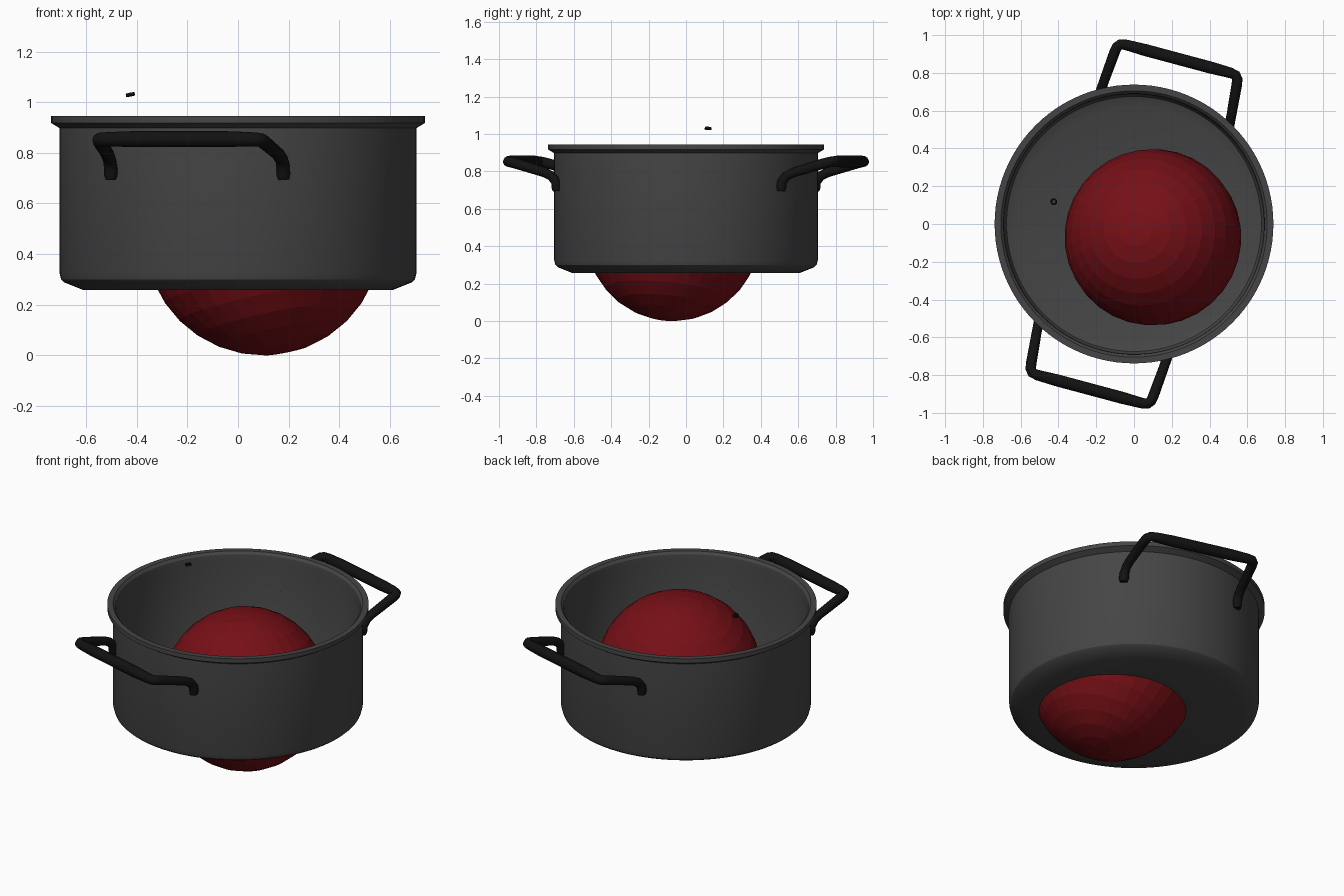
import bpy, bmesh, math
from mathutils import Vector, Matrix

if "Cube" in bpy.data.objects:
    bpy.data.objects.remove(bpy.data.objects["Cube"])


def material(name, rgb):
    m = bpy.data.materials.new(name)
    m.diffuse_color = (*rgb, 1)
    m.use_nodes = True
    m.node_tree.nodes["Principled BSDF"].inputs["Base Color"].default_value = m.diffuse_color
    return m


def smooth(ob, angle):
    bpy.ops.object.select_all(action='DESELECT')
    ob.select_set(True)
    bpy.context.view_layer.objects.active = ob
    bpy.ops.object.shade_smooth_by_angle(angle=math.radians(angle))


def lathe(name, profile, segments, mat, closed=False):
    """Spin an (r, z) profile around z; points on the axis become poles."""
    bm = bmesh.new()
    verts = [bm.verts.new((r, 0, z)) for r, z in profile]
    pairs = list(zip(verts, verts[1:]))
    if closed:
        pairs.append((verts[-1], verts[0]))
    edges = [bm.edges.new(p) for p in pairs]
    bmesh.ops.spin(bm, geom=verts + edges, axis=(0, 0, 1), cent=(0, 0, 0),
                   angle=math.tau, steps=segments, use_duplicate=False)
    bmesh.ops.remove_doubles(bm, verts=bm.verts, dist=1e-5)
    bmesh.ops.recalc_face_normals(bm, faces=bm.faces)
    me = bpy.data.meshes.new(name)
    bm.to_mesh(me)
    bm.free()
    ob = bpy.data.objects.new(name, me)
    bpy.context.collection.objects.link(ob)
    me.materials.append(mat)
    return ob


steel = material("dark_steel", (0.06, 0.06, 0.06))
black = material("black", (0.006, 0.006, 0.006))
red = material("red", (0.18, 0.005, 0.008))

# Pot: outer wall, rolled rim, inner wall and floor in one profile
pot = lathe("pot", [
    (0, 0.258), (0.61, 0.258), (0.685, 0.288), (0.698, 0.300), (0.705, 0.325),
    (0.705, 0.898), (0.715, 0.904), (0.738, 0.918), (0.738, 0.945),
    (0.705, 0.945), (0.692, 0.93), (0.688, 0.90), (0.688, 0.325), (0.675, 0.300),
    (0.62, 0.278), (0, 0.278)], 96, steel)
smooth(pot, 30)

# Large faceted ball sitting through the pot floor, pole tilted slightly
tilt = Vector((-0.2, 0.1, 1)).to_track_quat('Z', 'Y').to_matrix().to_4x4()
bm = bmesh.new()
bmesh.ops.create_uvsphere(bm, u_segments=32, v_segments=16, radius=0.468,
                          matrix=Matrix.Translation((0.10, -0.07, 0.468)) @ tilt)
me = bpy.data.meshes.new("ball")
bm.to_mesh(me)
bm.free()
me.materials.append(red)
bpy.context.collection.objects.link(bpy.data.objects.new("ball", me))

# Tiny loose ring above the pot
ring = lathe("small_ring", [(0.009, -0.006), (0.018, -0.006),
                            (0.018, 0.006), (0.009, 0.006)], 16, black, closed=True)
ring.matrix_world = Matrix.Translation((-0.425, 0.118, 1.03)) @ tilt

# Handles: (tangent, outward, height, radius) for one half, then mirrored
half = [(0.353, 0.620, 0.695, 0.022), (0.353, 0.622, 0.715, 0.028),
        (0.353, 0.626, 0.745, 0.027), (0.352, 0.650, 0.775, 0.026),
        (0.349, 0.690, 0.795, 0.026), (0.335, 0.850, 0.842, 0.028),
        (0.330, 0.882, 0.850, 0.028), (0.316, 0.900, 0.853, 0.028),
        (0.285, 0.905, 0.854, 0.029), (0.180, 0.905, 0.854, 0.033)]
path = half + [(-t, o, z, r) for t, o, z, r in reversed(half)]
for name, turn in (("front_handle", 0), ("back_handle", math.pi)):
    cu = bpy.data.curves.new(name, 'CURVE')
    cu.dimensions = '3D'
    cu.bevel_depth = 1
    cu.bevel_resolution = 4
    cu.use_fill_caps = True
    sp = cu.splines.new('POLY')
    sp.points.add(len(path) - 1)
    for p, (t, o, z, r) in zip(sp.points, path):
        p.co = (t, -o, z, 1)
        p.radius = r
    ob = bpy.data.objects.new(name, cu)
    bpy.context.collection.objects.link(ob)
    cu.materials.append(black)
    ob.rotation_euler.z = turn - math.radians(15)
    bpy.ops.object.select_all(action='DESELECT')
    ob.select_set(True)
    bpy.context.view_layer.objects.active = ob
    bpy.ops.object.convert(target='MESH')
    smooth(bpy.context.view_layer.objects.active, 45)
